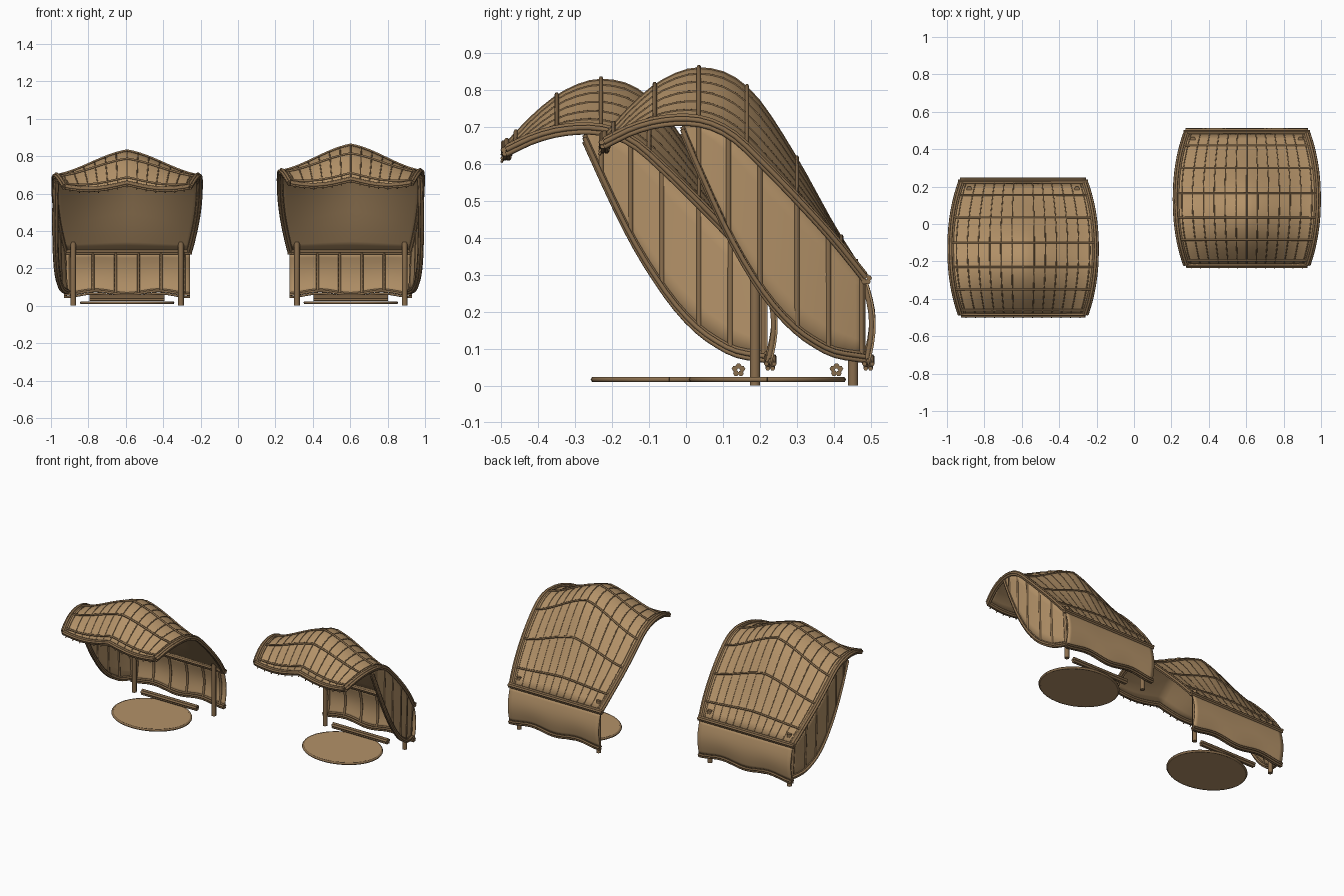
import bpy, bmesh, math
from mathutils import Vector

if "Cube" in bpy.data.objects:
    bpy.data.objects.remove(bpy.data.objects["Cube"])


def material(name, rgb):
    m = bpy.data.materials.new(name)
    m.diffuse_color = (*rgb, 1)
    m.use_nodes = True
    m.node_tree.nodes["Principled BSDF"].inputs["Base Color"].default_value = m.diffuse_color
    return m


TAN = material("woven tan", (0.45, 0.285, 0.138))
POLE = material("cane brown", (0.254, 0.156, 0.075))

# Profiles of one shelter, seen from the side
YS = [-.22, -.15, -.08, 0, .065, .13, .2, .3, .4, .485]
CREST = [.675, .752, .812, .85, .853, .83, .765, .61, .43, .295]
EDGE = [.655, .69, .711, .718, .707, .673, .608, .505, .395, .29]
PY = [-.01, .05, .1, .15, .2, .25, .3, .35, .4, .485]
PZ = [.69, .55, .44, .345, .265, .2, .15, .115, .09, .075]


def interp(xs, vs, x):
    """Smooth interpolation through key points."""
    x = min(max(x, xs[0]), xs[-1])
    i = max(j for j in range(len(xs) - 1) if xs[j] <= x + 1e-9)
    h = xs[i + 1] - xs[i]
    t = (x - xs[i]) / h

    def slope(j):
        a, b = max(j - 1, 0), min(j + 1, len(xs) - 1)
        return (vs[b] - vs[a]) / (xs[b] - xs[a])
    return ((2*t**3 - 3*t*t + 1) * vs[i] + (t**3 - 2*t*t + t) * h * slope(i)
            + (3*t*t - 2*t**3) * vs[i + 1] + (t**3 - t*t) * h * slope(i + 1))


def span(a, b, n):
    return [a + (b - a) * i / n for i in range(n + 1)]


def shade(ob):
    bpy.ops.object.select_all(action='DESELECT')
    bpy.context.view_layer.objects.active = ob
    ob.select_set(True)
    bpy.ops.object.shade_smooth_by_angle(angle=math.radians(35))


def sheet(name, rows, mat, thick=.006):
    """Thin surface from a grid of points."""
    bm = bmesh.new()
    vs = [[bm.verts.new(p) for p in row] for row in rows]
    for a, b in zip(vs, vs[1:]):
        for i in range(len(a) - 1):
            bm.faces.new((a[i], a[i + 1], b[i + 1], b[i]))
    bmesh.ops.recalc_face_normals(bm, faces=bm.faces)
    me = bpy.data.meshes.new(name)
    bm.to_mesh(me)
    bm.free()
    me.materials.append(mat)
    ob = bpy.data.objects.new(name, me)
    bpy.context.collection.objects.link(ob)
    s = ob.modifiers.new("thickness", 'SOLIDIFY')
    s.thickness = thick
    s.offset = 0
    shade(ob)


def rods(name, paths, r, mat=POLE):
    """Round rods along paths, joined into one mesh."""
    cu = bpy.data.curves.new(name, 'CURVE')
    cu.dimensions = '3D'
    cu.bevel_depth = r
    cu.bevel_resolution = 1
    cu.use_fill_caps = True
    for p in paths:
        sp = cu.splines.new('POLY')
        sp.points.add(len(p) - 1)
        for q, c in zip(sp.points, p):
            q.co = (*c, 1)
    tmp = bpy.data.objects.new(name + " curve", cu)
    bpy.context.collection.objects.link(tmp)
    me = bpy.data.meshes.new_from_object(tmp.evaluated_get(bpy.context.evaluated_depsgraph_get()))
    bpy.data.objects.remove(tmp)
    me.materials.clear()
    me.materials.append(mat)
    ob = bpy.data.objects.new(name, me)
    bpy.context.collection.objects.link(ob)


def bundle(path, axis, r):
    """Five parallel copies of a path; axis 0 runs along x, 1 along y."""
    out = []
    for k in range(5):
        a = math.tau * k / 5 + .3
        c, s = r * math.cos(a), r * math.sin(a)
        off = Vector((0, c, s)) if axis == 0 else Vector((c, 0, s))
        out.append([Vector(p) + off for p in path])
    return out


def disc(name, c, rx, ry, h, mat):
    bm = bmesh.new()
    bmesh.ops.create_cone(bm, cap_ends=True, segments=40, radius1=1, radius2=1, depth=h)
    bmesh.ops.scale(bm, vec=(rx, ry, 1), verts=bm.verts)
    bmesh.ops.translate(bm, vec=c, verts=bm.verts)
    me = bpy.data.meshes.new(name)
    bm.to_mesh(me)
    bm.free()
    me.materials.append(mat)
    bpy.context.collection.objects.link(bpy.data.objects.new(name, me))


def shelter(tag, cx, dy, k, hw, side):
    def lift(z):
        return z if z < .29 else .29 + (z - .29) * k

    def half(y):
        t = (y + .22) / .705
        return hw - .055 * abs(2*t - 1) ** 2.2

    def roof(u, y, up=0):
        e, c = interp(YS, EDGE, y), interp(YS, CREST, y)
        w = .5 * (1 - abs(u)) + .25 * (1 + math.cos(math.pi * u))
        dip = .022 * math.sin(math.pi * abs(u)) * max(0, 1 - (y + .22) / .15)
        return (cx + u * half(y), y + dy, lift(e + (c - e) * w - dip) + up)

    ys, us = span(-.22, .485, 22), span(-1, 1, 24)
    # Canopy skin with its seams and cross ribs
    sheet(tag + " roof", [[roof(u, y) for u in us] for y in ys], TAN)
    seams = []
    for u in span(-.92, .92, 12):
        p = [roof(u, y, .003) for y in ys]
        x, y, z = p[0]
        seams.append([(x, y - .015, z - .022)] + p)
    rods(tag + " roof seams", seams, .0035)
    rods(tag + " roof ribs", [[roof(u, y, .007) for u in span(-1.03, 1.03, 24)]
                              for y in (-.195, -.085, .035, .165, .3, .42)], .006)
    # Bundled trim round the canopy
    trim = []
    for u in (-1, 1):
        trim += bundle([roof(u, y) for y in ys], 1, .011)
    trim += bundle([roof(u, -.22) for u in us], 0, .009)
    rods(tag + " roof trim", trim, .0075)

    # Back wall, hung from the beam
    def wall(u, t):
        low = .065 - .01 * math.cos(math.tau * u)
        return (cx + u * (hw - .05), dy + .487 + .02 * math.sin(math.pi * t) + .006 * t,
                .285 + (low - .285) * t)
    ts = span(0, 1, 8)
    sheet(tag + " back wall", [[wall(u, t) for u in us] for t in ts], TAN)
    rods(tag + " back beam", bundle([(cx - hw + .04, dy + .487, .288),
                                     (cx + hw - .04, dy + .487, .288)], 0, .009), .0075)
    rods(tag + " wall foot trim", bundle([wall(u, 1) for u in us], 0, .011), .0065)
    rods(tag + " wall battens", [[Vector(wall(u, t)) - Vector((0, .008, 0)) for t in ts]
                                 for u in (-.9, -.54, -.18, .18, .54, .9)], .008)

    # Single side wall with bundled lower edge
    def panel(y, t):
        lo = lift(interp(PY, PZ, y))
        hi = max(roof(side, y)[2], lo)
        tuck = .012 * (1 - t) * max(0, y) / .48
        return (cx + side * (half(y) - tuck), y + dy, lo + (hi - lo) * t)
    py = span(-.01, .485, 18)
    sheet(tag + " side wall", [[panel(y, t) for t in span(0, 1, 5)] for y in py], TAN)
    rods(tag + " side wall trim", bundle([panel(y, 0) for y in py], 1, .01), .007)
    rods(tag + " side battens", [[panel(y, 0), panel(y, 1)]
                                 for y in (.035, .115, .2, .3, .385, .475)], .008)

    # Posts
    rods(tag + " posts", [[(cx + s * .288, dy + .452, 0), (cx + s * .288, dy + .452, .342)]
                          for s in (-1, 1)], .0155)
    # Floor mat with rim
    disc(tag + " floor mat", (cx, dy + .22, .016), .245, .207, .012, TAN)
    rods(tag + " mat rim", [[(cx + .245 * math.cos(a), dy + .22 + .205 * math.sin(a), .016)
                             for a in span(0, math.tau, 40)]], .008)
    # Bench log made from bundled cane
    rods(tag + " bench log", bundle([(cx - .2, dy + .407, .042),
                                     (cx + .2, dy + .407, .042)], 0, .011), .008)


shelter("left shelter", -.593, -.265, .945, .387, -1)
shelter("right shelter", .603, 0, 1.0, .378, 1)
